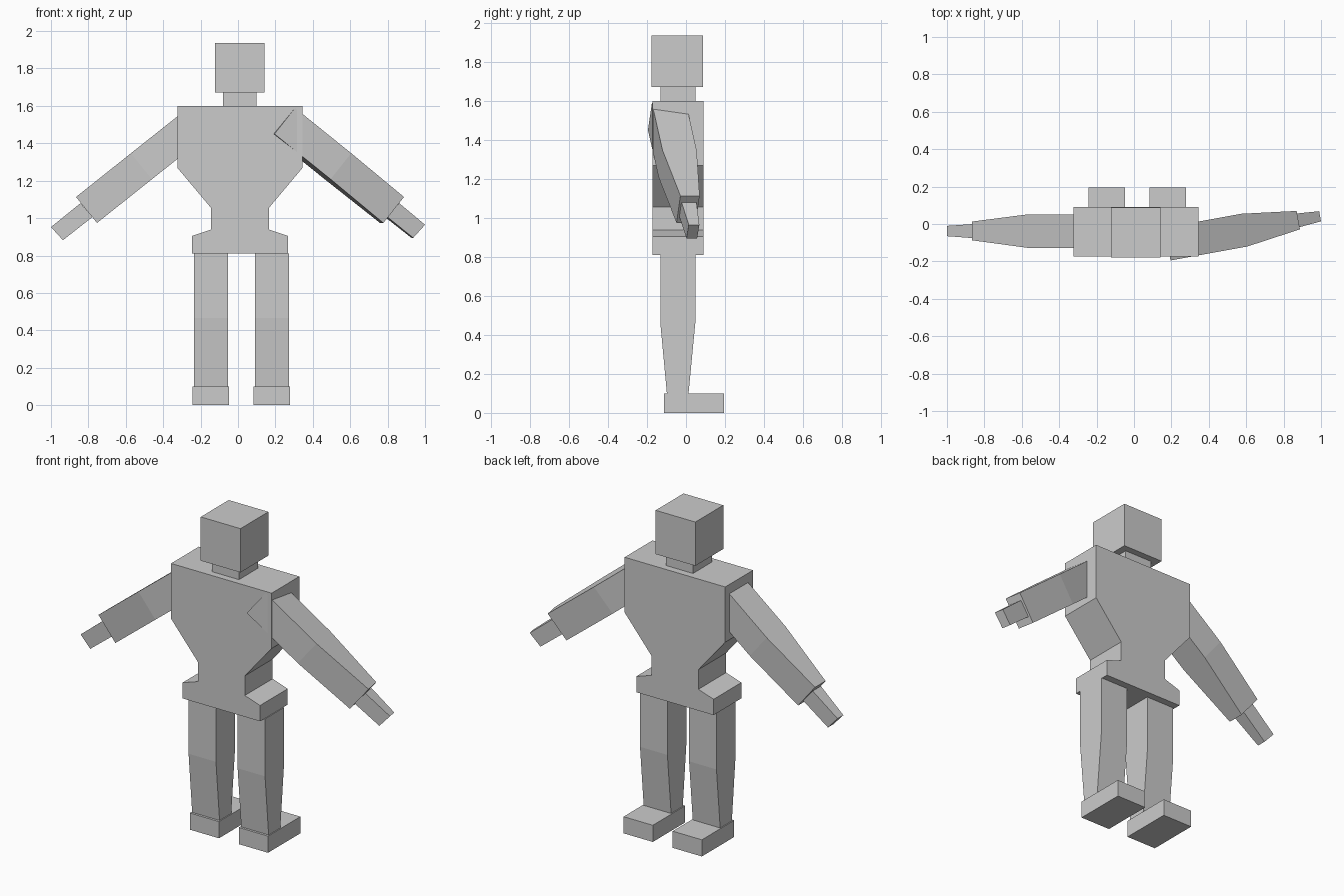
import bpy, bmesh, math

if "Cube" in bpy.data.objects:
    bpy.data.objects.remove(bpy.data.objects["Cube"])


def loft(name, rings, ends=True):
    """Skin a list of equal-length closed rings into a solid."""
    bm = bmesh.new()
    vs = [[bm.verts.new(p) for p in r] for r in rings]
    n = len(vs[0])
    for a, b in zip(vs, vs[1:]):
        for i in range(n):
            j = (i + 1) % n
            bm.faces.new((a[i], a[j], b[j], b[i]))
    bm.faces.new(vs[0][::-1])
    bm.faces.new(vs[-1])
    bmesh.ops.recalc_face_normals(bm, faces=bm.faces)
    me = bpy.data.meshes.new(name)
    bm.to_mesh(me)
    bm.free()
    ob = bpy.data.objects.new(name, me)
    bpy.context.collection.objects.link(ob)
    return ob


def rect(x0, x1, y0, y1, z):
    return [(x0, y0, z), (x1, y0, z), (x1, y1, z), (x0, y1, z)]


def box(name, x0, x1, y0, y1, z0, z1):
    return loft(name, [rect(x0, x1, y0, y1, z) for z in (z0, z1)])


CX = 0.014  # body centre line

# head and neck
box("head", -0.123, 0.141, -0.178, 0.087, 1.672, 1.935)
box("neck", -0.08, 0.099, -0.132, 0.048, 1.6, 1.672)

# torso: half profile (half width, z) mirrored and extruded front to back
half = [(0.257, 0.81), (0.257, 0.905), (0.156, 0.938), (0.156, 1.056),
        (0.334, 1.268), (0.334, 1.6)]
C_T = 0.0105
outline = [(C_T + w, z) for w, z in half] + [(C_T - w, z) for w, z in reversed(half)]
loft("torso", [[(x, y, z) for x, z in outline] for y in (-0.173, 0.09)])

# legs and feet
for side, s in (("left", -1), ("right", 1)):
    c = 0.018 + s * 0.163
    loft(side + "_leg", [rect(c - 0.091, c + 0.091, y0, y1, z) for y0, y1, z in
                         ((-0.132, 0.048, 0.81), (-0.132, 0.048, 0.465),
                          (-0.098, 0.013, 0.1))])
    box(side + "_foot", c - 0.097, c + 0.097, -0.112, 0.195, 0, 0.1)

# arms: sections of (bottom reach, bottom z, top reach, top z, front, back)
ARM = [(0, 1.45, 0.112, 1.589, 0, 0.178),
       (0.305, 1.208, 0.417, 1.347, 0, 0.178),
       (0.599, 0.974, 0.711, 1.113, 0.04, 0.14)]


def hand(short):
    e, f = short * 0.78, short * 0.62
    return [(0.623, 1.006, 0.687, 1.08, 0.05, 0.128),
            (0.781 - e, 0.882 + f, 0.845 - e, 0.952 + f, 0.062, 0.117)]


def limb(name, sections, ox, oy, s, angle):
    ca, sa = math.cos(angle), math.sin(angle)
    rings = []
    for bl, bz, tl, tz, f, b in sections:
        pts = ((bl, f, bz), (tl, f, tz), (tl, b, tz), (bl, b, bz))
        rings.append([(ox + s * (l * ca - t * sa), oy + l * sa + t * ca, z)
                      for l, t, z in pts])
    return loft(name, rings)


for side, s, ox, oy, ang, short in (("left", -1, -0.155, -0.127, 0, 0),
                                    ("right", 1, 0.195, -0.195, math.radians(10.3), 0.02)):
    limb(side + "_arm", ARM, ox, oy, s, ang)
    limb(side + "_hand", hand(short), ox, oy, s, ang)
